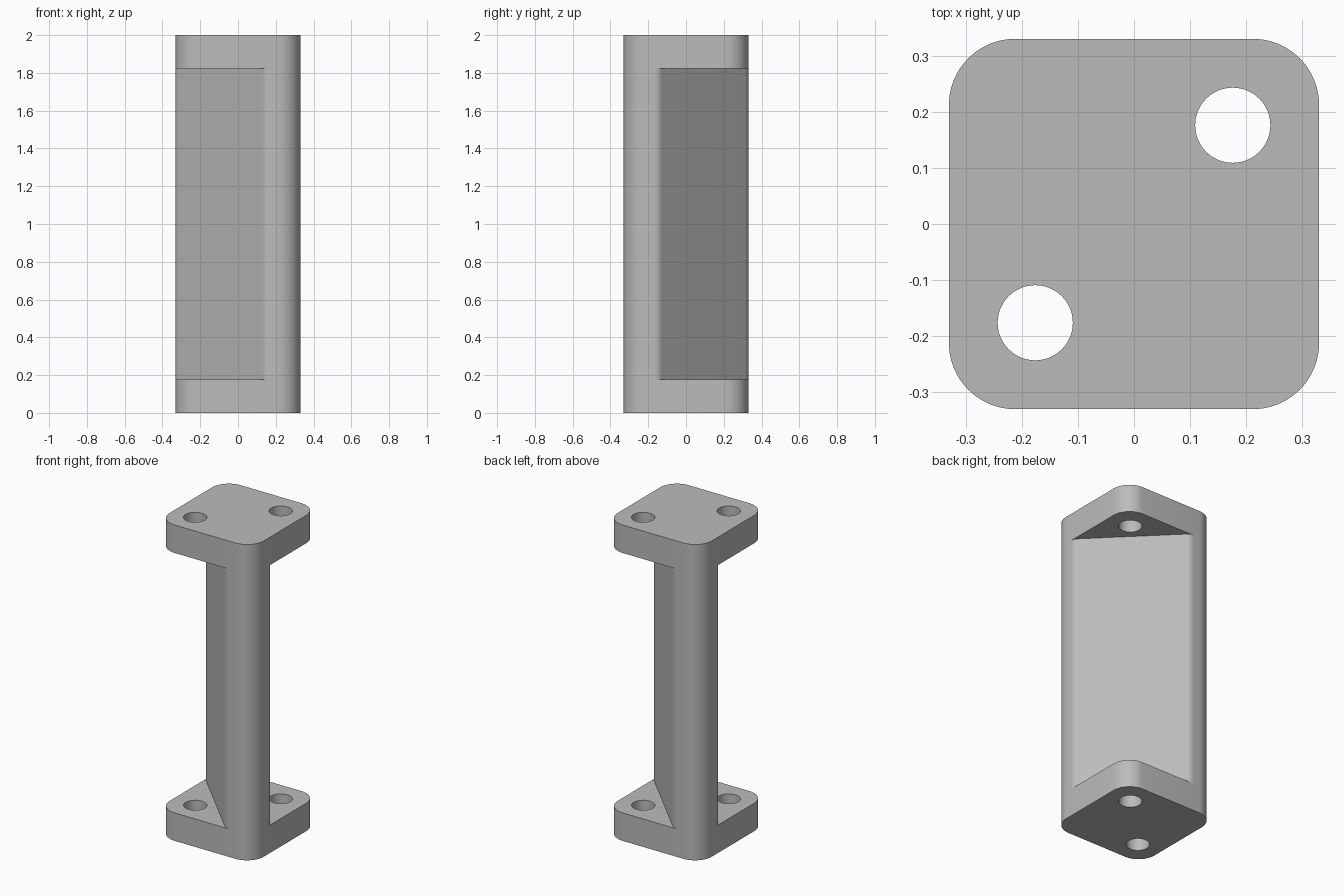
import bpy, bmesh, math
from mathutils import Vector

if "Cube" in bpy.data.objects:
    bpy.data.objects.remove(bpy.data.objects["Cube"], do_unlink=True)

HALF, HEIGHT, PLATE = 0.33, 2.0, 0.177
CORNER, FILLET = 0.118, 0.053      # plate corner and web edge radii
WEB = 0.145                        # where the web flank meets the outer sides
HOLE, HOLE_R = 0.176, 0.067

grey = bpy.data.materials.new("plain grey")
grey.use_nodes = True
colour = (0.5, 0.5, 0.5, 1)
grey.diffuse_color = colour
grey.node_tree.nodes["Principled BSDF"].inputs["Base Color"].default_value = colour


def rounded(corners, steps=12):
    """Outline of a convex polygon given as (x, y, radius), corners rounded."""
    points = []
    for i, (x, y, r) in enumerate(corners):
        p = Vector((x, y))
        a = (Vector(corners[i - 1][:2]) - p).normalized()
        b = (Vector(corners[(i + 1) % len(corners)][:2]) - p).normalized()
        half = a.angle(b) / 2
        centre = p + (a + b).normalized() * r / math.sin(half)
        start = p + a * r / math.tan(half) - centre
        sweep = math.pi - 2 * half
        for k in range(steps + 1):
            t = sweep * k / steps
            c, s = math.cos(t), math.sin(t)
            points.append(centre + Vector((start.x * c - start.y * s,
                                           start.x * s + start.y * c)))
    return points


def circle(x, y, r, n=48):
    return [Vector((x + r * math.cos(math.tau * k / n),
                    y + r * math.sin(math.tau * k / n))) for k in range(n)]


def prism(name, loops, z0, z1, capped=True):
    """Extrude an outline, with optional hole loops, from z0 to z1."""
    bm = bmesh.new()
    edges = []
    for loop in loops:
        vs = [bm.verts.new((p.x, p.y, z0)) for p in loop]
        edges += [bm.edges.new((v, vs[i - 1])) for i, v in enumerate(vs)]
    if capped:
        bmesh.ops.triangle_fill(bm, edges=edges, use_beauty=True)
        out = bmesh.ops.extrude_face_region(bm, geom=bm.faces[:], use_keep_orig=True)
    else:
        out = bmesh.ops.extrude_edge_only(bm, edges=edges)
    moved = [g for g in out["geom"] if isinstance(g, bmesh.types.BMVert)]
    bmesh.ops.translate(bm, verts=moved, vec=(0, 0, z1 - z0))
    bmesh.ops.recalc_face_normals(bm, faces=bm.faces[:])
    if not capped and any(f.normal.dot(f.calc_center_median() * Vector((1, 1, 0))) < 0
                          for f in bm.faces):
        bmesh.ops.reverse_faces(bm, faces=bm.faces[:])
    mesh = bpy.data.meshes.new(name)
    bm.to_mesh(mesh)
    bm.free()
    mesh.materials.append(grey)
    obj = bpy.data.objects.new(name, mesh)
    bpy.context.collection.objects.link(obj)
    bpy.ops.object.select_all(action='DESELECT')
    obj.select_set(True)
    bpy.context.view_layer.objects.active = obj
    bpy.ops.object.shade_smooth_by_angle(angle=math.radians(30))
    return obj


# End plates with two diagonal bolt holes
H = HALF
square = rounded([(H, -H, CORNER), (H, H, CORNER), (-H, H, CORNER), (-H, -H, CORNER)])
holes = [circle(s * HOLE, s * HOLE, HOLE_R) for s in (1, -1)]
prism("bottom_plate", [square] + holes, 0, PLATE)
prism("top_plate", [square] + holes, HEIGHT - PLATE, HEIGHT)

# Diagonal web joining the plates, flush with their other two corners
half_web = [(H, -H, CORNER), (H, -WEB, FILLET), (-WEB, H, FILLET)]
web = half_web + [(-x, -y, r) for x, y, r in half_web]
prism("diagonal_web", [rounded(web)], PLATE, HEIGHT - PLATE, capped=False)
